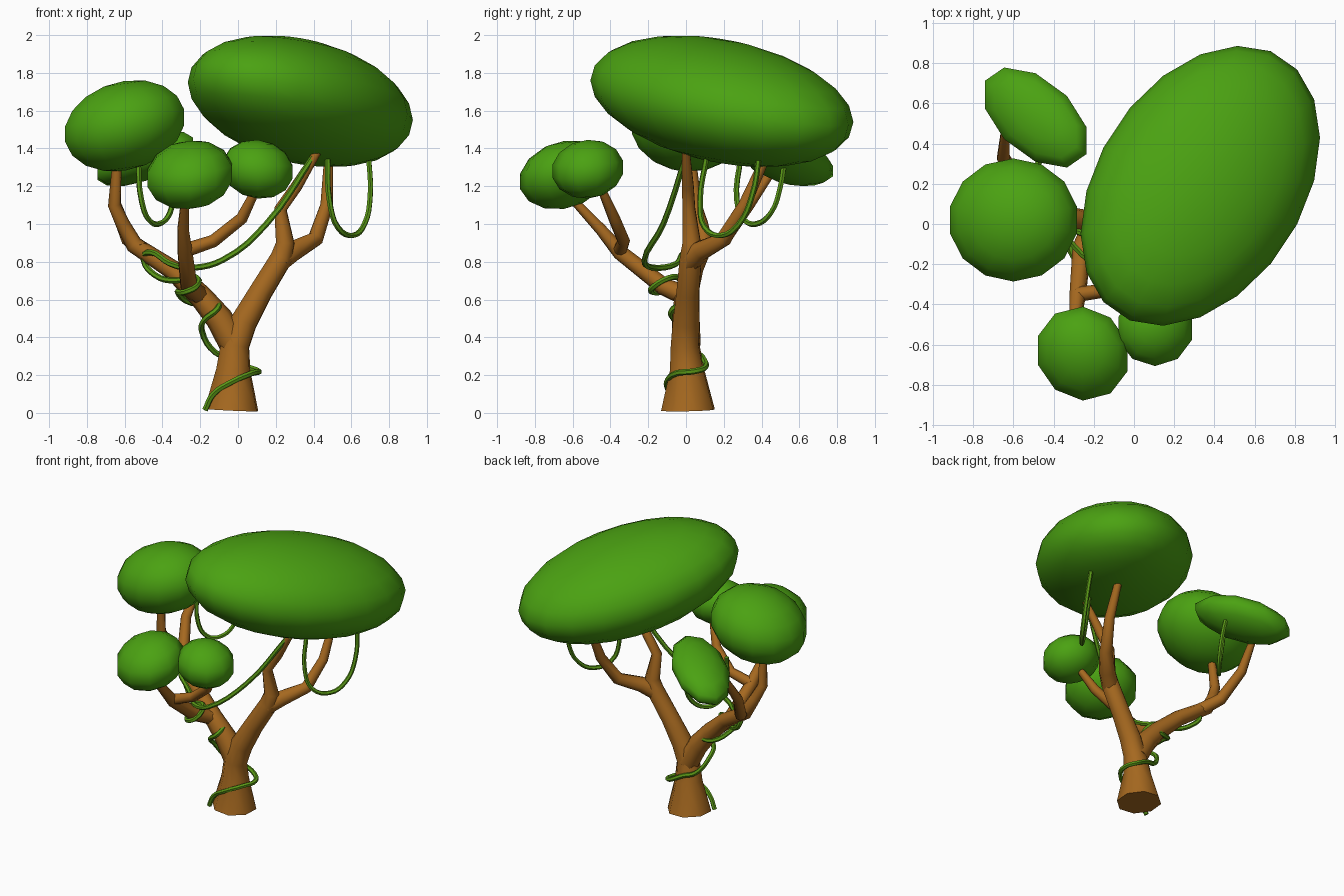
import bpy
import bmesh
from mathutils import Matrix
from math import sqrt


def material(name, color):
    m = bpy.data.materials.new(name)
    m.diffuse_color = (*color, 1)
    return m


LEAF = material("leaf_green", (0.07, 0.36, 0.006))
BARK = material("bark_brown", (0.38, 0.14, 0.014))
VINE = material("vine_green", (0.10, 0.31, 0.008))


def finish(ob, mat, angle):
    ob.data.materials.append(mat)
    bpy.ops.object.select_all(action='DESELECT')
    ob.select_set(True)
    bpy.context.view_layer.objects.active = ob
    if ob.type == 'CURVE':
        bpy.ops.object.convert(target='MESH')
    bpy.ops.object.shade_smooth_by_angle(angle=angle)


def tube(name, pts, mat, radius=None, sides=8):
    """Sweep a round section along points; (x, y, z, r), or a fixed radius."""
    cu = bpy.data.curves.new(name, 'CURVE')
    cu.dimensions = '3D'
    cu.use_fill_caps = True
    cu.bevel_resolution = (sides - 4) // 2
    cu.bevel_depth = radius or 1.0
    if radius:
        cu.resolution_u = 4
        sp = cu.splines.new('BEZIER')
        sp.bezier_points.add(len(pts) - 1)
        for bp, p in zip(sp.bezier_points, pts):
            bp.co = p
            bp.handle_left_type = bp.handle_right_type = 'AUTO'
    else:
        sp = cu.splines.new('POLY')
        sp.points.add(len(pts) - 1)
        for q, p in zip(sp.points, pts):
            q.co = (*p[:3], 1)
            q.radius = p[3]
    ob = bpy.data.objects.new(name, cu)
    bpy.context.collection.objects.link(ob)
    finish(ob, mat, 1.0)


def foliage(name, center, half, xy=0, xz=0, yz=0, seg=14, rings=9):
    """Tilted ellipsoid: half extents per axis plus lean terms."""
    a, b, c = half
    l21, l31 = xy / a, xz / a
    l22 = sqrt(b * b - l21 * l21)
    l32 = (yz - l21 * l31) / l22
    l33 = sqrt(c * c - l31 * l31 - l32 * l32)
    m = Matrix(((a, 0, 0), (l21, l22, 0), (l31, l32, l33))).to_4x4()
    bm = bmesh.new()
    bmesh.ops.create_uvsphere(bm, u_segments=seg, v_segments=rings, radius=1.01)
    bmesh.ops.transform(bm, matrix=Matrix.Translation(center) @ m, verts=bm.verts)
    me = bpy.data.meshes.new(name)
    bm.to_mesh(me)
    bm.free()
    ob = bpy.data.objects.new(name, me)
    bpy.context.collection.objects.link(ob)
    finish(ob, LEAF, 1.2)


# Leaf crowns
foliage("main_crown", (0.33, 0.19, 1.65), (0.59, 0.69, 0.345), 0.14, -0.058, -0.077, 20, 12)
foliage("left_crown", (-0.6, 0.02, 1.52), (0.325, 0.308, 0.24), 0, 0.015, 0)
foliage("back_left_crown", (-0.49, 0.53, 1.345), (0.27, 0.255, 0.145), -0.033, 0.023, -0.015, 10, 7)
foliage("front_crown", (-0.255, -0.645, 1.26), (0.238, 0.238, 0.182), -0.004, 0.004, 0.008, 10, 7)
foliage("small_front_crown", (0.105, -0.52, 1.29), (0.195, 0.19, 0.155), 0, -0.003, 0.002, 10, 7)

# Trunk and right-hand limbs
tube("trunk", [(-0.035, 0.01, 0.015, 0.15), (-0.025, 0.005, 0.23, 0.095),
               (-0.015, -0.005, 0.36, 0.08), (0.03, 0, 0.48, 0.075),
               (0.12, 0.01, 0.64, 0.065), (0.23, 0.025, 0.82, 0.062),
               (0.25, 0.03, 0.9, 0.052), (0.225, 0.015, 1.08, 0.036),
               (0.31, 0.01, 1.2, 0.033), (0.42, 0, 1.38, 0.022)], BARK)
tube("right_limb", [(0.22, 0.02, 0.8, 0.058), (0.3, 0.08, 0.86, 0.055),
                    (0.41, 0.2, 0.92, 0.042), (0.47, 0.31, 1.1, 0.034),
                    (0.48, 0.42, 1.35, 0.024)], BARK)

# Left-hand limbs
tube("left_limb", [(-0.02, 0, 0.36, 0.078), (-0.1, 0, 0.5, 0.072),
                   (-0.2, 0, 0.62, 0.062), (-0.35, 0.04, 0.76, 0.052),
                   (-0.55, 0.1, 0.89, 0.046), (-0.61, 0.08, 1.0, 0.038),
                   (-0.655, 0.05, 1.1, 0.034), (-0.64, 0.03, 1.33, 0.025)], BARK)
tube("back_left_limb", [(-0.5, 0.08, 0.86, 0.045), (-0.58, 0.2, 0.92, 0.04),
                        (-0.65, 0.33, 1.1, 0.034), (-0.64, 0.47, 1.3, 0.022)], BARK)
tube("front_limb", [(-0.19, 0.02, 0.61, 0.055), (-0.26, -0.12, 0.67, 0.048),
                    (-0.28, -0.35, 0.85, 0.042), (-0.29, -0.45, 0.97, 0.032),
                    (-0.28, -0.6, 1.13, 0.022)], BARK)
tube("small_front_limb", [(-0.28, -0.35, 0.86, 0.038), (-0.13, -0.33, 0.91, 0.034),
                          (0.02, -0.38, 1.03, 0.032), (0.1, -0.45, 1.19, 0.022)], BARK)

# Climbing vine winding round the trunk and limbs
tube("climbing_vine", [(-0.175, -0.08, 0.015), (-0.13, -0.09, 0.1), (-0.03, -0.1, 0.165),
                       (0.075, -0.05, 0.21), (0.11, 0.04, 0.22), (0.06, 0.1, 0.24),
                       (-0.04, 0.09, 0.29), (-0.12, 0.06, 0.32), (-0.19, 0, 0.43),
                       (-0.18, -0.06, 0.49), (-0.11, -0.07, 0.55), (-0.13, 0.03, 0.58),
                       (-0.24, 0.04, 0.58), (-0.32, -0.08, 0.64), (-0.28, -0.18, 0.64),
                       (-0.22, -0.17, 0.67), (-0.23, -0.07, 0.72), (-0.33, -0.02, 0.7),
                       (-0.44, 0.05, 0.73), (-0.5, 0.08, 0.81), (-0.46, 0, 0.85),
                       (-0.36, -0.05, 0.79), (-0.22, -0.18, 0.77), (-0.08, -0.22, 0.81),
                       (0.15, -0.12, 1.0), (0.4, 0, 1.36)], VINE, 0.016, 6)

# Hanging vine loops
tube("right_hanging_vine", [(0.475, 0.11, 1.36), (0.485, 0.075, 1.12), (0.53, 0.1, 0.98),
                            (0.61, 0.19, 0.94), (0.67, 0.28, 1.0), (0.7, 0.35, 1.15),
                            (0.69, 0.39, 1.38)], VINE, 0.015, 6)
tube("left_hanging_vine", [(-0.53, 0.29, 1.36), (-0.51, 0.27, 1.12), (-0.47, 0.31, 1.02),
                           (-0.42, 0.37, 1.0), (-0.36, 0.45, 1.06), (-0.345, 0.5, 1.2),
                           (-0.36, 0.52, 1.32)], VINE, 0.015, 6)
